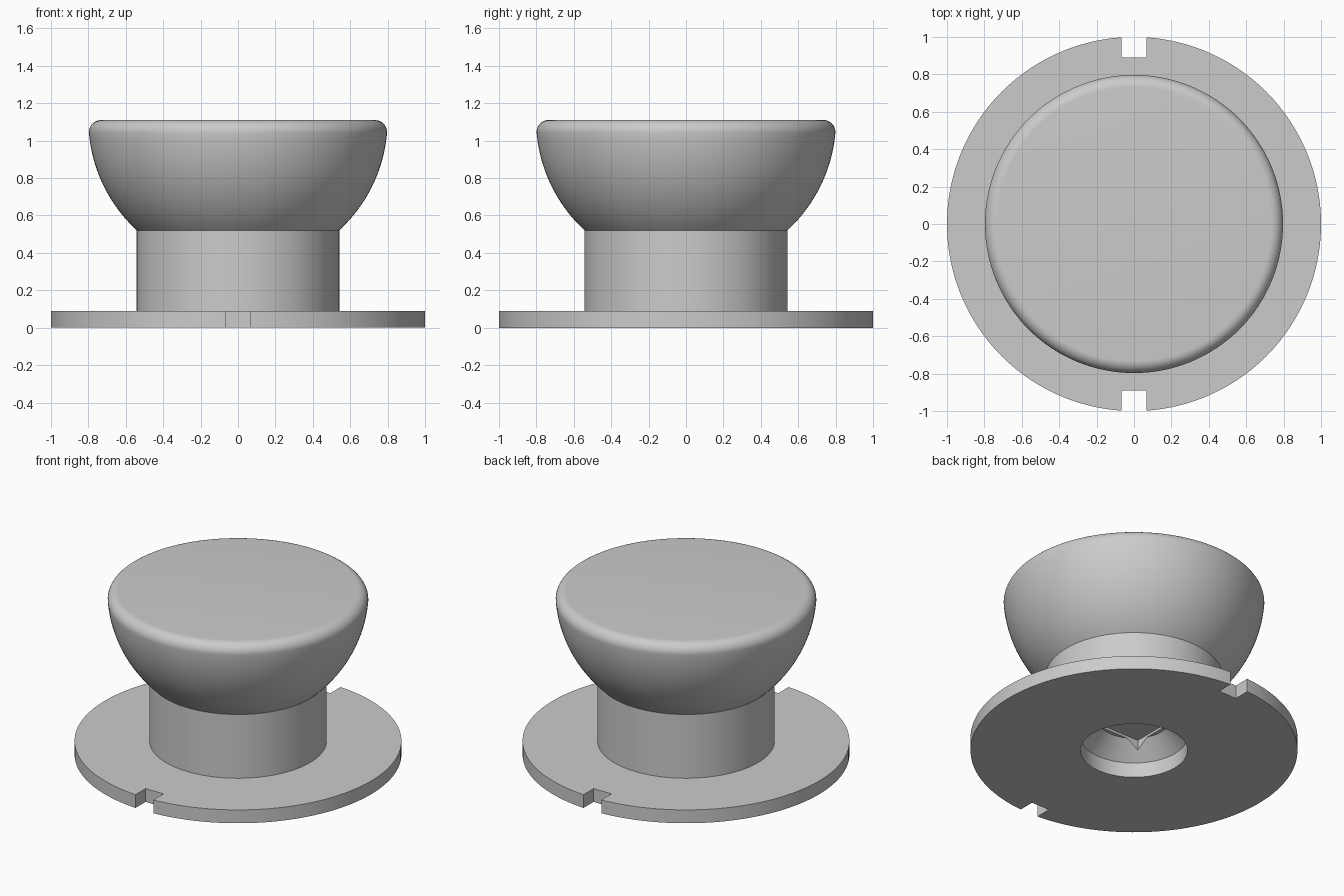
import bpy, bmesh, math

default = bpy.data.objects.get("Cube")
if default:
    bpy.data.objects.remove(default, do_unlink=True)

grey = bpy.data.materials.new("plain_grey")
grey.use_nodes = True
color = (0.6, 0.6, 0.6, 1)
grey.diffuse_color = color
grey.node_tree.nodes["Principled BSDF"].inputs["Base Color"].default_value = color


def add_object(name, bm):
    bmesh.ops.recalc_face_normals(bm, faces=bm.faces)
    mesh = bpy.data.meshes.new(name)
    bm.to_mesh(mesh)
    bm.free()
    mesh.materials.append(grey)
    obj = bpy.data.objects.new(name, mesh)
    bpy.context.collection.objects.link(obj)
    return obj


def lathe(name, profile, steps=128):
    """Closed solid turned from (radius, height) points."""
    bm = bmesh.new()
    rings = []
    for r, z in profile:
        rings.append([bm.verts.new((r * math.cos(a), r * math.sin(a), z))
                      for a in (2 * math.pi * i / steps for i in range(steps))])
    for low, high in zip(rings, rings[1:]):
        for i in range(steps):
            j = (i + 1) % steps
            bm.faces.new((low[i], low[j], high[j], high[i]))
    bm.faces.new(rings[0])
    bm.faces.new(rings[-1])
    return add_object(name, bm)


def box(name, center, size):
    bm = bmesh.new()
    bmesh.ops.create_cube(bm, size=1)
    bmesh.ops.scale(bm, vec=size, verts=bm.verts)
    bmesh.ops.translate(bm, vec=center, verts=bm.verts)
    return add_object(name, bm)


def cut(target, cutters):
    """Subtract the cutters, bake the result and remove them."""
    for cutter in cutters:
        mod = target.modifiers.new("cut", 'BOOLEAN')
        mod.operation = 'DIFFERENCE'
        mod.solver = 'EXACT'
        mod.object = cutter
    bpy.context.view_layer.update()
    graph = bpy.context.evaluated_depsgraph_get()
    mesh = bpy.data.meshes.new_from_object(target.evaluated_get(graph))
    target.modifiers.clear()
    target.data = mesh
    for cutter in cutters:
        bpy.data.objects.remove(cutter, do_unlink=True)


PLATE_TOP, POST_TOP, TOP = 0.09, 0.52, 1.11
HOLE, RECESS = 0.327, 0.10

# Round base plate with a central hole and two locating notches
plate = lathe("base_plate", [(1, 0), (1, PLATE_TOP)])
cut(plate, [lathe("hole_cutter", [(HOLE, -0.1), (HOLE, 0.2)])] +
    [box("notch_cutter", (0, s, 0.05), (0.134, 0.22, 0.4)) for s in (-1, 1)])

# Post with a tapered recess ending in a square socket
post = lathe("post", [(0.542, PLATE_TOP), (0.542, POST_TOP)])
cut(post, [lathe("recess_cutter", [(HOLE, 0), (HOLE, RECESS), (0.215, 0.21)]),
           box("socket_cutter", (0, 0, 0.113), (0.38, 0.38, 0.226))])

# Half-round cap with a rounded top rim
R, F = 0.8, 0.065
start = math.asin((POST_TOP - TOP) / R)
rim_r = math.sqrt((R - F) ** 2 - F ** 2)
end = -math.asin(F / (R - F))
profile = []
for i in range(25):
    a = start + (end - start) * i / 24
    profile.append((R * math.cos(a), TOP + R * math.sin(a)))
for i in range(1, 11):
    a = end + (math.pi / 2 - end) * i / 10
    profile.append((rim_r + F * math.cos(a), TOP - F + F * math.sin(a)))
cap = lathe("cap", profile)

# Smooth round surfaces while keeping the edges crisp
bpy.ops.object.select_all(action='DESELECT')
for obj in (plate, post, cap):
    obj.select_set(True)
    bpy.context.view_layer.objects.active = obj
bpy.ops.object.shade_smooth_by_angle(angle=math.radians(30))
